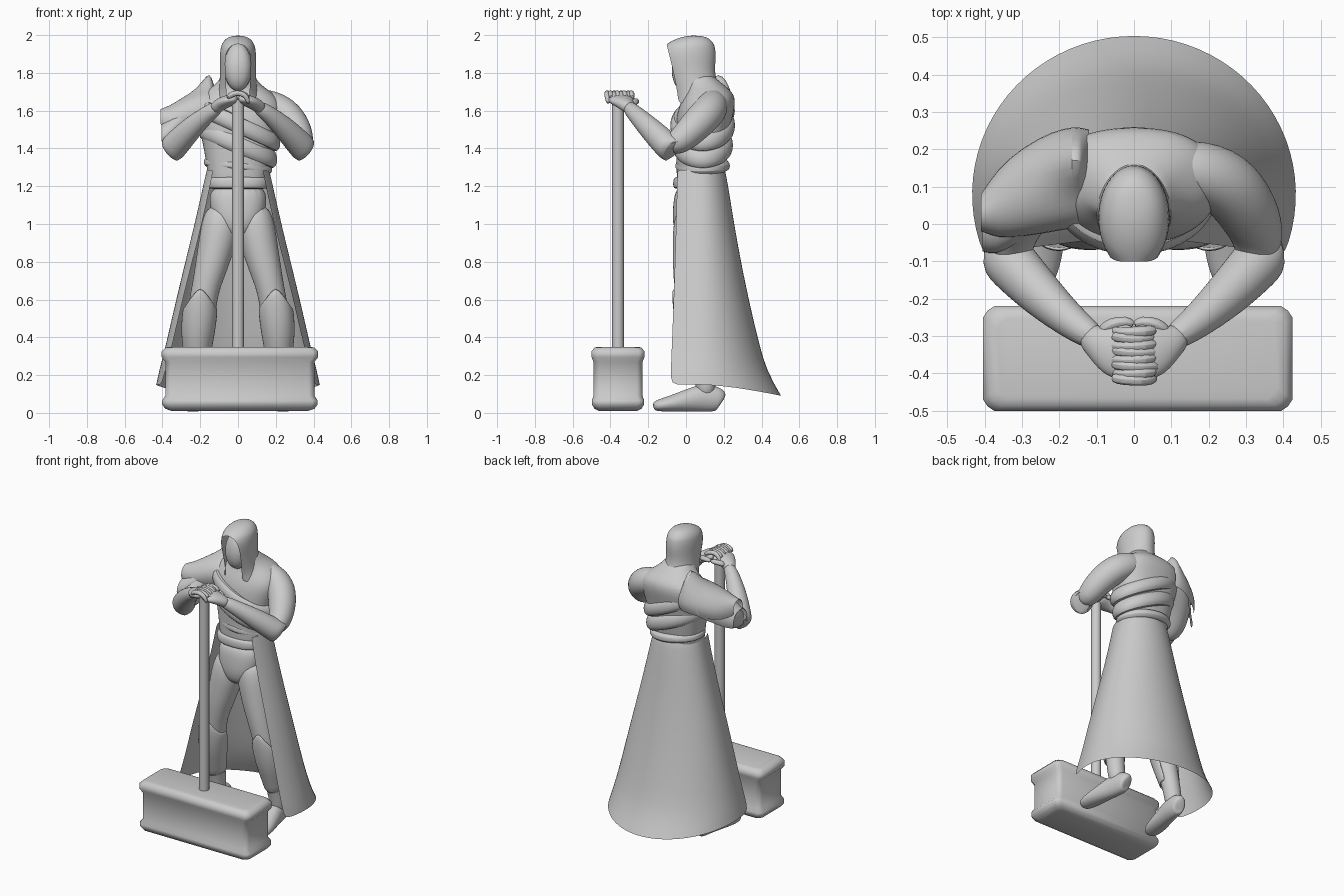
import bpy, bmesh
from math import sin, cos, pi, radians
from mathutils import Vector


def skin(name, rings, closed=True, cap=True, sub=2, mirror=False, thick=0, angle=40, loop=False):
    """Skin a surface over a list of equal-length point rings."""
    bm = bmesh.new()
    vs = [[bm.verts.new(p) for p in r] for r in rings]
    n = len(rings[0])
    pairs = list(zip(vs, vs[1:])) + ([(vs[-1], vs[0])] if loop else [])
    for a, b in pairs:
        for i in range(n if closed else n - 1):
            j = (i + 1) % n
            bm.faces.new((a[i], a[j], b[j], b[i]))
    if closed and cap and not loop:
        bm.faces.new(vs[0])
        bm.faces.new(vs[-1])
    bmesh.ops.remove_doubles(bm, verts=bm.verts, dist=0.0005)
    bmesh.ops.recalc_face_normals(bm, faces=bm.faces)
    me = bpy.data.meshes.new(name)
    bm.to_mesh(me)
    bm.free()
    ob = bpy.data.objects.new(name, me)
    bpy.context.collection.objects.link(ob)
    bpy.ops.object.select_all(action='DESELECT')
    bpy.context.view_layer.objects.active = ob
    ob.select_set(True)
    bpy.ops.object.shade_smooth_by_angle(angle=radians(angle))
    if mirror:
        ob.modifiers.new("mirror", 'MIRROR').use_mirror_merge = False
    if thick:
        m = ob.modifiers.new("thickness", 'SOLIDIFY')
        m.thickness = thick
        m.offset = 0
    if sub:
        m = ob.modifiers.new("smooth", 'SUBSURF')
        m.levels = m.render_levels = sub
    return ob


def limb(name, pts, n=12, **kw):
    """Tube through (x, y, z, width, height) points."""
    c = [Vector(p[:3]) for p in pts]
    d = (c[-1] - c[0]).normalized()
    ref = Vector((0, 1, 0)) if abs(d.z) > 0.75 else Vector((0, 0, 1))
    rings = []
    for i, p in enumerate(pts):
        t = (c[min(i + 1, len(c) - 1)] - c[max(i - 1, 0)]).normalized()
        s = t.cross(ref).normalized()
        u = s.cross(t)
        w, h = p[3], p[-1]
        rings.append([c[i] + s * w * cos(2 * pi * k / n) + u * h * sin(2 * pi * k / n) for k in range(n)])
    return skin(name, rings, **kw)


def oval(z, rx, ry, cy, n=20):
    def f(v):
        return (abs(v) ** 0.85) * (1 if v > 0 else -1)
    return [(rx * f(cos(2 * pi * k / n)), cy + ry * f(sin(2 * pi * k / n)), z) for k in range(n)]


# Hammer: grooved block head and straight shaft
def block(z, hx, hy, c=0.03):
    return [(0.01 + x, -0.36 + y, z) for x, y in (
        (hx, hy - c), (hx - c * .4, hy - c * .4), (hx - c, hy), (c - hx, hy), (c * .4 - hx, hy - c * .4),
        (-hx, hy - c), (-hx, c - hy), (c * .4 - hx, c * .4 - hy), (c - hx, -hy), (hx - c, -hy),
        (hx - c * .4, c * .4 - hy), (hx, c - hy))]


skin("hammer_head", [block(*r) for r in (
    (.01, .36, .10), (.022, .395, .125), (.045, .412, .138), (.065, .412, .139), (.09, .395, .13), (.27, .395, .13),
    (.295, .414, .14), (.325, .414, .14), (.345, .395, .125), (.35, .375, .108))], sub=0, angle=60)
limb("hammer_shaft", [(0, -.36, .33, .031), (0, -.36, 1.66, .031)], n=20, sub=0)

# Torso, trunks and belt
skin("torso", [oval(*r) for r in (
    (1.16, .15, .11, .06), (1.27, .163, .125, .075), (1.4, .182, .138, .083), (1.53, .212, .148, .09),
    (1.62, .24, .152, .11), (1.68, .205, .135, .125), (1.72, .145, .11, .115), (1.76, .10, .09, .08),
    (1.80, .08, .075, .06))])
skin("trunks", [oval(*r) for r in (
    (1.22, .15, .11, .055), (1.1, .155, .115, .045), (1.0, .13, .105, .03), (.92, .05, .07, .03))])
skin("belt", [oval(*r) for r in (
    (1.185, .15, .105, .055), (1.19, .167, .125, .055), (1.225, .172, .128, .058),
    (1.245, .165, .125, .06), (1.25, .15, .11, .06))])


# Two sash bands wound diagonally round the chest
def sash(name, rx, ry, z, slope, hh):
    rings = []
    for k in range(32):
        a = 2 * pi * k / 32
        rings.append([((rx + o) * cos(a), .088 + (ry + o) * sin(a), z - slope * rx * cos(a) + h)
                      for o, h in ((-.03, -hh), (.006, -hh), (.022, -hh * .4), (.02, hh * .4), (.002, hh), (-.03, hh))])
    skin(name, rings, loop=True, sub=1)


sash("lower_sash", .188, .141, 1.42, .40, .052)
sash("upper_sash", .205, .152, 1.525, .45, .05)
sash("waist_wrap", .162, .125, 1.31, .12, .03)

# Hood: rings open at the front, and the face within
hood = []
for z, rx, rim, back, A in (
        (1.64, .135, -.04, .245, 152), (1.69, .108, -.045, .215, 147), (1.75, .098, -.055, .16, 138),
        (1.82, .095, -.07, .152, 135), (1.88, .097, -.085, .16, 135), (1.92, .095, -.095, .157, 142),
        (1.945, .09, -.102, .152, 156), (1.957, .085, -.10, .147, 180), (1.983, .065, -.05, .125, 180),
        (1.995, .035, .0, .09, 180), (1.998, 0, .04, .04, 180)):
    A = radians(A)
    ry = (back - rim) / (1 - cos(A))
    hood.append([(rx * sin(t), back - ry + ry * cos(t), z) for t in (A * (k / 10 - 1) for k in range(21))])
skin("hood", hood, closed=False, sub=1)
skin("face", [oval(1.83 + .13 * sin(a), .078 * cos(a), .078 * cos(a), .0 + .01 * sin(a))
              for a in (radians(d) for d in (-85, -60, -35, -10, 15, 40, 65, 85))], sub=1)

# Arms with flared forearm sleeves
limb("upper_arm", [(.06, .14, 1.655, .06), (.15, .15, 1.635, .088), (.25, .115, 1.585, .096), (.31, .03, 1.50, .088),
                   (.335, -.04, 1.43, .072), (.325, -.10, 1.42, .055)], mirror=True)
limb("forearm", [(.345, -.08, 1.405, .05), (.358, -.07, 1.387, .072), (.357, -.071, 1.388, .076),
                 (.325, -.11, 1.425, .074),
                 (.25, -.19, 1.505, .064), (.16, -.27, 1.585, .046), (.09, -.315, 1.63, .036)], mirror=True)

# Clasped hands with interlocking fingers
limb("palm", [(.13, -.295, 1.605, .035), (.10, -.315, 1.63, .045, .035), (.06, -.335, 1.65, .075, .034),
              (.02, -.345, 1.66, .08, .03), (.0, -.345, 1.66, .06, .02)], mirror=True)
for s, side in ((1, "right"), (-1, "left")):
    for i in range(4):
        y = -.283 - .037 * i - (.017 if s < 0 else 0)
        x = .012 * (1 - abs(i - 1.5))
        limb(f"{side}_finger_{i + 1}", [
            (s * .06, y, 1.665, .015), (s * .03, y - .005, 1.693, .017), (-s * .02, y - .008, 1.695, .016),
            (-s * (.055 + x), y - .006, 1.67, .015), (-s * (.062 + x), y, 1.635, .011)], n=8, sub=1)
limb("thumb", [(.09, -.29, 1.635, .02), (.06, -.265, 1.65, .018), (.02, -.26, 1.65, .017),
               (.0, -.27, 1.645, .012)], n=8, mirror=True, sub=1)

# Legs, boots and pointed greaves
limb("leg", [(.08, .04, 1.1, .08), (.09, .035, 1.0, .108), (.115, .025, .88, .1), (.145, .015, .76, .088),
             (.175, .01, .65, .074), (.2, .03, .5, .08), (.215, .07, .33, .063), (.225, .1, .18, .055),
             (.225, .11, .08, .055)], mirror=True)
limb("boot", [(.21, .19, .06, .03, .045), (.213, .18, .07, .047, .066), (.22, .10, .082, .055, .08),
              (.235, .02, .068, .057, .064), (.25, -.07, .05, .064, .046), (.26, -.14, .04, .055, .034),
              (.265, -.175, .034, .032, .022)], mirror=True)
greave = []
for z, rise, cx, cy, r in ((.56, .11, .2, .02, .085), (.52, .06, .203, .025, .09), (.42, .0, .213, .045, .086),
                           (.33, .0, .215, .065, .07), (.25, -.02, .22, .085, .062)):
    greave.append([(cx + r * sin(t), cy - r * cos(t) * 1.05, z + rise * max(0, 1 - abs(t) / 1.2))
                   for t in (radians(a) for a in range(-110, 111, 22))])
skin("greave", greave, closed=False, mirror=True, thick=.012, sub=1)

# Long open-fronted robe skirt, trailing at the back
robe = []
for z, rx, back, front, A in (
        (1.285, .166, .205, -.045, 128), (1.27, .17, .212, -.045, 128), (1.1, .208, .24, -.05, 126),
        (.9, .255, .272, -.055, 122), (.6, .33, .332, -.065, 117), (.35, .385, .392, -.075, 115),
        (.22, .42, .43, -.08, 113), (.15, .435, .505, -.082, 112)):
    A, row = radians(A), []
    for k in range(25):
        t = A * (k / 12 - 1)
        c = cos(t)
        ry = back - .08 if c > 0 else (.08 - front) / -cos(A)
        row.append((rx * sin(t), .08 + ry * c, z - (.06 * max(c, 0) ** 1.5 if z < .2 else 0)))
    robe.append(row)
skin("robe_skirt", robe, closed=False, sub=1)


# Layered shoulder mantle on one side, with a raised collar point
def mantle(name, rows):
    rings = []
    for x, y, z, ry, rz, peak in rows:
        rings.append([(x, y + ry * cos(t), z + rz * sin(t) + peak * max(0, 1 - abs(t - 1.1) / .8))
                      for t in (radians(a) for a in range(-30, 211, 20))])
    skin(name, rings, closed=False, sub=1)


mantle("shoulder_mantle", ((-.12, .125, 1.60, .13, .10, .02), (-.14, .125, 1.60, .135, .115, .10),
                           (-.16, .125, 1.60, .138, .12, .12), (-.215, .115, 1.59, .138, .118, .02),
                           (-.30, .085, 1.56, .122, .108, 0), (-.365, .055, 1.54, .095, .085, 0),
                           (-.41, .03, 1.55, .05, .06, 0)))
mantle("shoulder_sleeve", ((-.24, .12, 1.57, .12, .1, 0), (-.32, .05, 1.51, .11, .09, 0),
                           (-.37, .01, 1.47, .095, .085, 0), (-.405, .0, 1.46, .075, .07, 0)))
